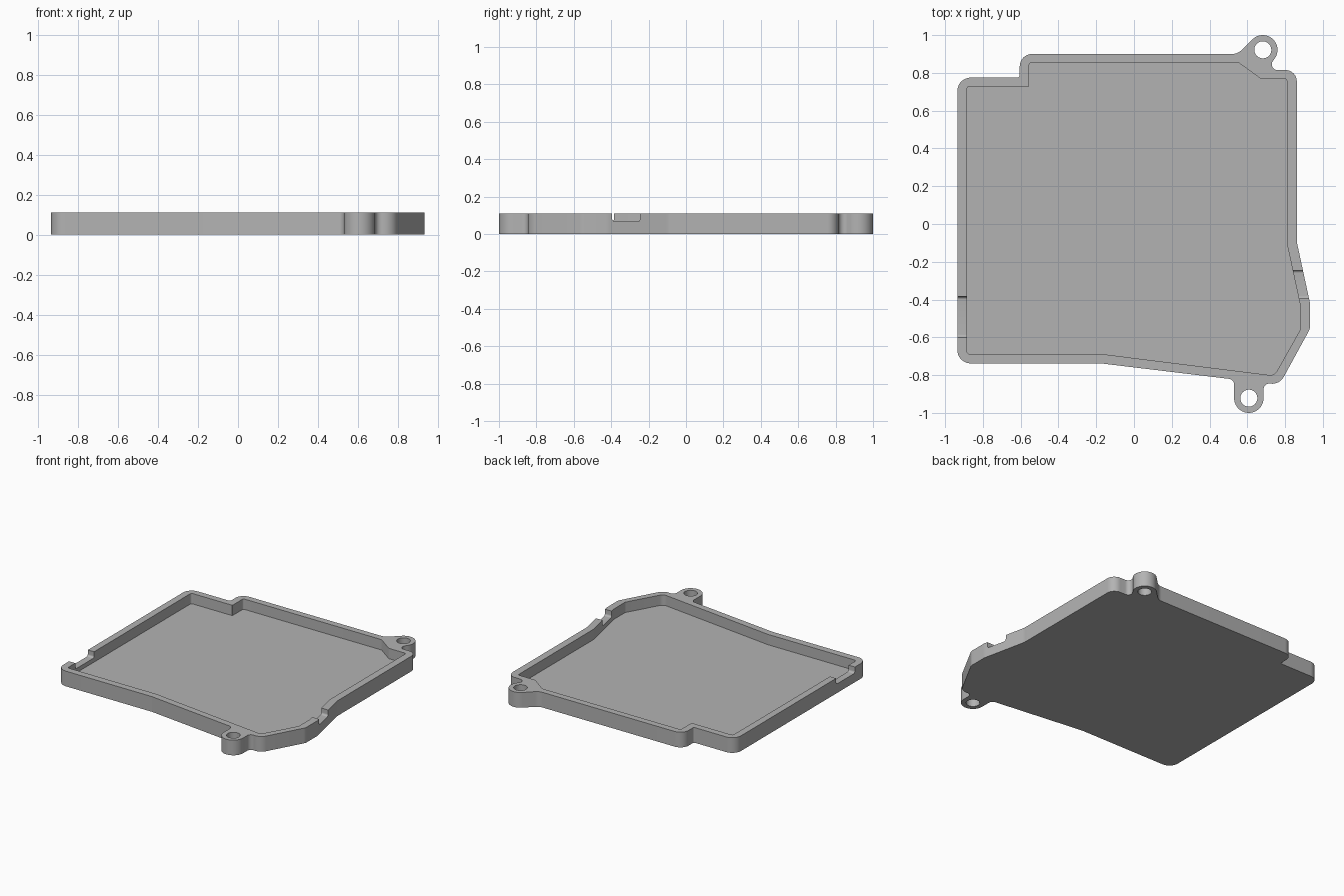
import bpy, bmesh, math
from mathutils import Vector

cube = bpy.data.objects.get("Cube")
if cube:
    bpy.data.objects.remove(cube, do_unlink=True)

HEIGHT, FLOOR, NOTCH = 0.11, 0.035, 0.066
EAR_R, HOLE_R = 0.078, 0.045
EARS = [(0.682, 0.922), (0.608, -0.922)]

grey = bpy.data.materials.new("plain grey")
grey.use_nodes = True
grey.diffuse_color = (0.45, 0.45, 0.45, 1)
grey.node_tree.nodes["Principled BSDF"].inputs["Base Color"].default_value = (0.45, 0.45, 0.45, 1)


def arc(center, radius, start, end, steps=20):
    """Arc points as corners without rounding."""
    angles = [math.radians(start + (end - start) * i / steps) for i in range(steps + 1)]
    return [(center[0] + radius * math.cos(a), center[1] + radius * math.sin(a), 0) for a in angles]


def rounded(corners, steps=8):
    """Turn (x, y, radius) corners into a filleted outline."""
    out = []
    for i, (x, y, r) in enumerate(corners):
        p = Vector((x, y))
        if r == 0:
            out.append(p)
            continue
        a = (Vector(corners[i - 1][:2]) - p).normalized()
        b = (Vector(corners[(i + 1) % len(corners)][:2]) - p).normalized()
        half = a.angle(b) / 2
        center = p + (a + b).normalized() * (r / math.sin(half))
        va = p + a * (r / math.tan(half)) - center
        vb = p + b * (r / math.tan(half)) - center
        sweep = va.angle(vb)
        for k in range(steps + 1):
            t = k / steps
            out.append(center + (va * math.sin((1 - t) * sweep) + vb * math.sin(t * sweep)) / math.sin(sweep))
    return out


def prism(name, outline, low, high, along_x=False):
    """Extrude an outline along z, or along x for a (y, z) outline."""
    place = (lambda p, h: (h, p.x, p.y)) if along_x else (lambda p, h: (p.x, p.y, h))
    bm = bmesh.new()
    face = bm.faces.new([bm.verts.new(place(p, low)) for p in outline])
    top = bmesh.ops.extrude_face_region(bm, geom=[face])["geom"]
    shift = Vector(place(Vector((0, 0)), high - low))
    bmesh.ops.translate(bm, vec=shift, verts=[v for v in top if isinstance(v, bmesh.types.BMVert)])
    bmesh.ops.recalc_face_normals(bm, faces=bm.faces)
    mesh = bpy.data.meshes.new(name)
    bm.to_mesh(mesh)
    bm.free()
    mesh.materials.append(grey)
    obj = bpy.data.objects.new(name, mesh)
    bpy.context.collection.objects.link(obj)
    return obj


def cut(target, cutter):
    cutter.hide_render = True
    mod = target.modifiers.new("cut", "BOOLEAN")
    mod.operation, mod.solver, mod.object = "DIFFERENCE", "EXACT", cutter
    bpy.context.view_layer.objects.active = target
    bpy.ops.object.modifier_apply(modifier=mod.name)
    bpy.data.objects.remove(cutter, do_unlink=True)


# Tray body with the two screw ears
outer = [(-0.935, -0.738, 0.07), (-0.175, -0.738, 0.1), (0.53, -0.823, 0.03)]
outer += arc(EARS[1], EAR_R, 180, 360)
outer += [(0.686, -0.841, 0.03), (0.77, -0.851, 0.07), (0.932, -0.555, 0.06),
          (0.932, -0.42, 0.1), (0.862, -0.095, 0.1), (0.862, 0.815, 0.06), (0.70, 0.815, 0.03)]
outer += arc(EARS[0], EAR_R, -35, 135)
outer += [(0.548, 0.90, 0.07), (-0.605, 0.90, 0.065), (-0.605, 0.775, 0.012), (-0.935, 0.775, 0.07)]
tray = prism("tray", rounded(outer), 0, HEIGHT)

# Inner cavity
inner = [(-0.885, -0.688, 0.015), (-0.175, -0.688, 0.05), (0.743, -0.803, 0.04),
         (0.88, -0.56, 0.02), (0.88, -0.43, 0.05), (0.809, -0.10, 0.05), (0.809, 0.77, 0.012),
         (0.67, 0.77, 0.012), (0.555, 0.853, 0.012), (-0.555, 0.853, 0.012),
         (-0.555, 0.728, 0.005), (-0.885, 0.728, 0.015)]
cut(tray, prism("cavity_cutter", rounded(inner), FLOOR, 0.2))

# Screw holes
for ear in EARS:
    ring = [Vector(p[:2]) for p in arc(ear, HOLE_R, 0, 360, 40)[:-1]]
    cut(tray, prism("hole_cutter", ring, -0.1, 0.2))

# Rim notches on both side walls
for y0, y1, x0, x1 in [(-0.395, -0.245, 0.75, 1.0), (-0.60, -0.385, -1.0, -0.83)]:
    slot = rounded([(y0, NOTCH, 0.015), (y1, NOTCH, 0.015), (y1, 0.2, 0), (y0, 0.2, 0)])
    cut(tray, prism("notch_cutter", slot, x0, x1, along_x=True))

# Smooth the curved walls and keep the edges crisp
bpy.ops.object.select_all(action="DESELECT")
tray.select_set(True)
bpy.context.view_layer.objects.active = tray
bpy.ops.object.shade_smooth_by_angle(angle=math.radians(30))
